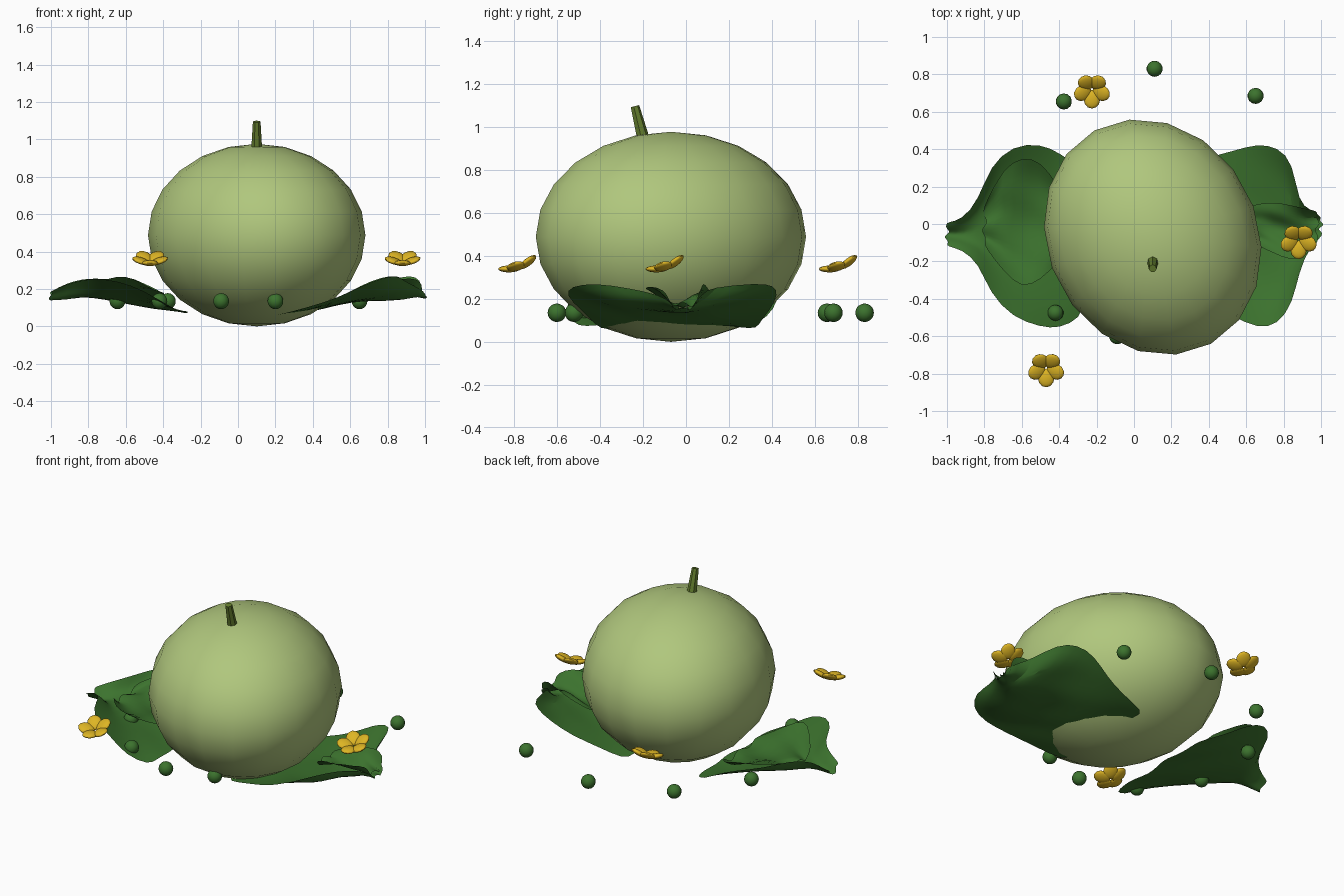
import bpy, bmesh, math
from mathutils import Matrix, Vector

if "Cube" in bpy.data.objects:
    bpy.data.objects.remove(bpy.data.objects["Cube"])


def lin(c):
    return tuple(v / 12.92 if v <= 0.04045 else ((v + 0.055) / 1.055) ** 2.4 for v in c) + (1,)


def material(name, rgb):
    m = bpy.data.materials.new(name)
    m.diffuse_color = lin(rgb)
    m.use_nodes = True
    m.node_tree.nodes["Principled BSDF"].inputs["Base Color"].default_value = m.diffuse_color
    return m


RIND = material("pale_green_rind", (0.69, 0.78, 0.49))
LEAF = material("leaf_green", (0.235, 0.45, 0.18))
STEM = material("olive_stem", (0.39, 0.49, 0.18))
PETAL = material("petal_yellow", (0.87, 0.71, 0.14))


def finish(name, bm, mat, angle=60):
    me = bpy.data.meshes.new(name)
    bm.to_mesh(me)
    bm.free()
    ob = bpy.data.objects.new(name, me)
    bpy.context.collection.objects.link(ob)
    me.materials.append(mat)
    bpy.ops.object.select_all(action='DESELECT')
    ob.select_set(True)
    bpy.context.view_layer.objects.active = ob
    bpy.ops.object.shade_smooth_by_angle(angle=math.radians(angle))
    return ob


def ellipsoid(bm, mat, segs, rings):
    bmesh.ops.create_uvsphere(bm, u_segments=segs, v_segments=rings, radius=1, matrix=mat)


# Melon body: slightly elongated, turned about the vertical axis
bm = bmesh.new()
ellipsoid(bm, Matrix.Translation((0.1, -0.07, 0.488)) @ Matrix.Rotation(0.5, 4, 'Z')
          @ Matrix.Diagonal((0.56, 0.65, 0.488, 1)), 18, 12)
finish("melon", bm, RIND)

# Stem: tapered, leaning towards the front
base, top = Vector((0.1, -0.2, 0.945)), Vector((0.1, -0.238, 1.095))
axis = top - base
bm = bmesh.new()
bmesh.ops.create_cone(bm, cap_ends=True, segments=7, radius1=0.03, radius2=0.021, depth=axis.length,
                      matrix=Matrix.Translation((base + top) / 2)
                      @ axis.to_track_quat('Z', 'Y').to_matrix().to_4x4())
finish("stem", bm, STEM, 40)

# Small round buds lying in a ring
BUDS = [(0.11, 0.83), (0.65, 0.685), (-0.375, 0.655), (-0.645, 0.26),
        (-0.645, -0.16), (-0.42, -0.475), (-0.09, -0.6), (0.2, -0.52)]
for i, (x, y) in enumerate(BUDS):
    bm = bmesh.new()
    ellipsoid(bm, Matrix.Translation((x, y, 0.135)) @ Matrix.Scale(0.043, 4), 14, 10)
    finish(f"bud_{i + 1}", bm, LEAF)

# Flowers: five cupped petals, tilted up at the back
for i, (x, y) in enumerate([(-0.47, -0.77), (-0.225, 0.72), (0.88, -0.085)]):
    bm = bmesh.new()
    place = Matrix.Translation((x, y, 0.345)) @ Matrix.Rotation(math.radians(20), 4, 'X')
    for k in range(5):
        spin = Matrix.Rotation(math.radians(-90 + 72 * k), 4, 'Z')
        petal = (Matrix.Translation((0.052, 0, 0.012)) @ Matrix.Rotation(math.radians(-20), 4, 'Y')
                 @ Matrix.Diagonal((0.05, 0.044, 0.016, 1)))
        ellipsoid(bm, place @ spin @ petal, 12, 8)
    finish(f"flower_{i + 1}", bm, PETAL)


# Leaves: lofted from stations (x, y low, y high, z at midrib, z at edge) with ripples
def leaf(name, stations, ripple=0.014, n=10):
    bm = bmesh.new()
    rows = []
    for x, lo, hi, zm, ze in stations:
        row = []
        for j in range(n + 1):
            t = j / n
            v = 2 * t - 1
            y = lo + (hi - lo) * t
            z = zm + (ze - zm) * v * v + ripple * math.sin(9 * y + 14 * x) * math.cos(5 * v)
            row.append(bm.verts.new((x + 0.02 * math.sin(7 * v) * (1 - abs(v)), y, z)))
        rows.append(row)
    for a, b in zip(rows, rows[1:]):
        for j in range(n):
            bm.faces.new((a[j], b[j], b[j + 1], a[j + 1]))
    bmesh.ops.recalc_face_normals(bm, faces=bm.faces)
    if sum(f.normal.z for f in bm.faces) < 0:
        bmesh.ops.reverse_faces(bm, faces=bm.faces)
    ob = finish(name, bm, LEAF)
    ob.modifiers.new("smooth", 'SUBSURF').levels = 1


leaf("left_leaf", [
    (-1.0, -0.12, 0.01, 0.15, 0.19), (-0.92, -0.135, 0.02, 0.15, 0.23),
    (-0.83, -0.21, 0.13, 0.15, 0.25), (-0.77, -0.37, 0.31, 0.14, 0.26),
    (-0.65, -0.50, 0.42, 0.13, 0.25), (-0.5, -0.55, 0.43, 0.11, 0.19),
    (-0.4, -0.56, 0.38, 0.09, 0.12), (-0.28, -0.5, 0.3, 0.07, 0.07)])
leaf("right_leaf", [
    (1.0, -0.07, 0.04, 0.15, 0.18), (0.94, -0.12, 0.08, 0.15, 0.22),
    (0.88, -0.26, 0.11, 0.15, 0.25), (0.85, -0.42, 0.33, 0.15, 0.27),
    (0.77, -0.54, 0.41, 0.14, 0.26), (0.66, -0.56, 0.43, 0.13, 0.22),
    (0.53, -0.49, 0.39, 0.11, 0.15), (0.38, -0.44, 0.35, 0.08, 0.10),
    (0.2, -0.4, 0.33, 0.06, 0.06)])

# Crumpled folds lying on the leaves
leaf("left_leaf_fold", [
    (-0.8, -0.12, 0.1, 0.17, 0.22), (-0.7, -0.25, 0.3, 0.2, 0.25),
    (-0.6, -0.35, 0.36, 0.18, 0.27), (-0.5, -0.3, 0.34, 0.17, 0.22),
    (-0.4, -0.2, 0.2, 0.15, 0.18)], 0.03)
leaf("right_leaf_fold", [
    (0.98, -0.1, 0.07, 0.16, 0.24), (0.92, -0.17, 0.08, 0.18, 0.27),
    (0.84, -0.2, 0.1, 0.2, 0.25), (0.74, -0.15, 0.12, 0.17, 0.23),
    (0.62, -0.1, 0.1, 0.16, 0.18)], 0.03)
